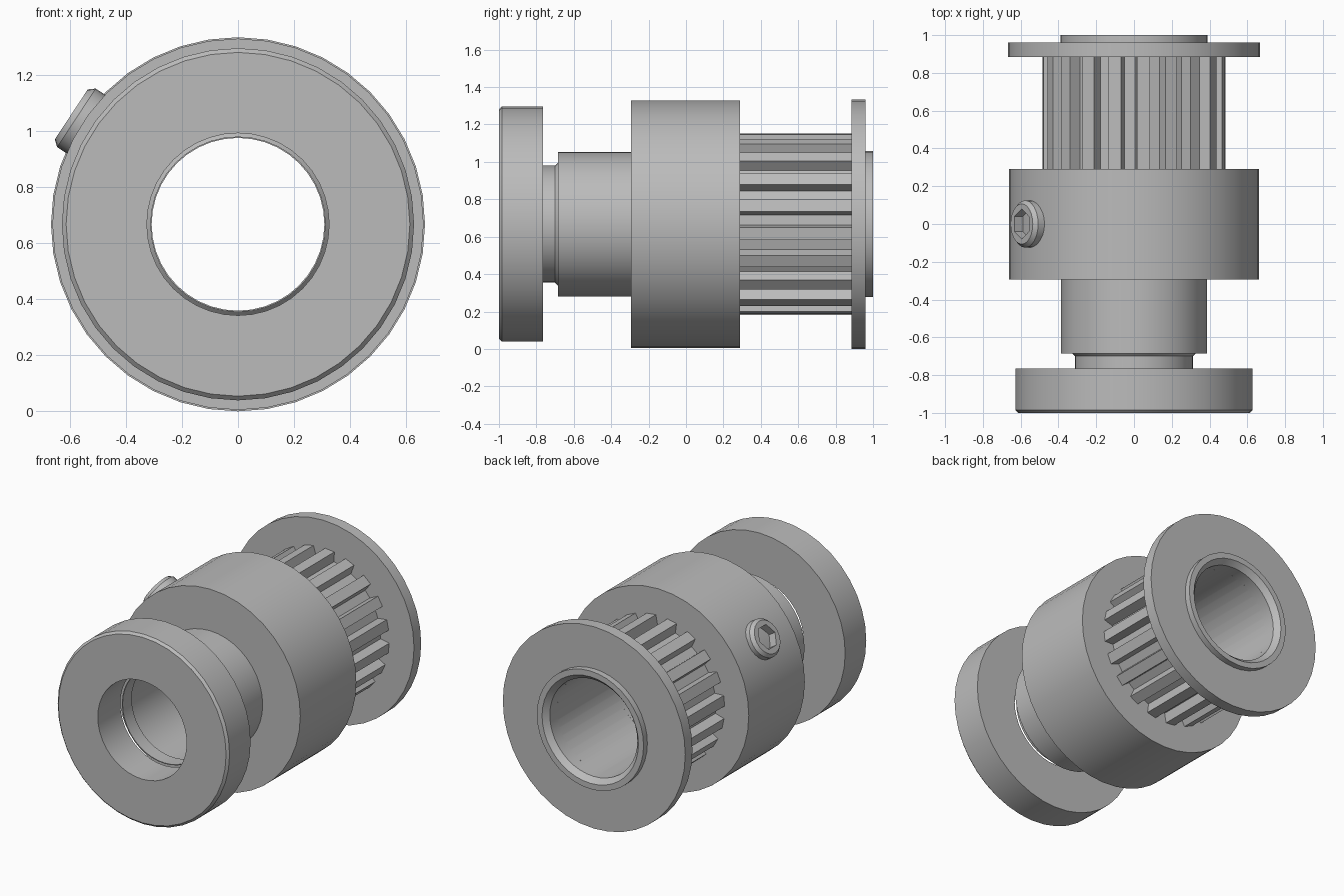
import bpy, bmesh, math
from mathutils import Vector, Matrix

if "Cube" in bpy.data.objects:
    bpy.data.objects.remove(bpy.data.objects["Cube"])

CENTRE = Vector((0, 0, 0.667))
BORE = 0.32

metal = bpy.data.materials.new("grey metal")
metal.diffuse_color = (0.5, 0.5, 0.5, 1)
metal.use_nodes = True
metal.node_tree.nodes["Principled BSDF"].inputs["Base Color"].default_value = metal.diffuse_color

# Points local z along the pulley axis (+y)
AXIS = Matrix.Translation(CENTRE) @ Matrix.Rotation(-math.pi / 2, 4, 'X')


def finish(bm, name, matrix):
    bmesh.ops.recalc_face_normals(bm, faces=bm.faces)
    bm.transform(matrix)
    mesh = bpy.data.meshes.new(name)
    bm.to_mesh(mesh)
    bm.free()
    mesh.materials.append(metal)
    ob = bpy.data.objects.new(name, mesh)
    bpy.context.collection.objects.link(ob)
    bpy.ops.object.select_all(action='DESELECT')
    ob.select_set(True)
    bpy.context.view_layer.objects.active = ob
    bpy.ops.object.shade_smooth_by_angle(angle=math.radians(25))
    return ob


def bridge(bm, a, b):
    n = len(a)
    for i in range(n):
        bm.faces.new((a[i], a[(i + 1) % n], b[(i + 1) % n], b[i]))


def ring(bm, r, h, n, turn=0.0):
    return [bm.verts.new((r * math.cos(turn + math.tau * i / n),
                          r * math.sin(turn + math.tau * i / n), h)) for i in range(n)]


def lathe(name, profile, n=40):
    """Spin a closed (radius, y) profile around the pulley axis."""
    bm = bmesh.new()
    rings = [ring(bm, r, y, n) for r, y in profile]
    for a, b in zip(rings, rings[1:] + rings[:1]):
        bridge(bm, a, b)
    return finish(bm, name, AXIS)


# Front disc with a small front bevel
lathe("front_disc", [(0.325, -1), (0.613, -1), (0.628, -0.985),
                     (0.628, -0.765), (0.325, -0.765)])

# Thin neck stepping up into the hub
lathe("neck", [(0.308, -0.765), (0.313, -0.765), (0.313, -0.70),
               (0.328, -0.685), (0.328, -0.67), (0.308, -0.67)])
lathe("hub", [(BORE, -0.685), (0.387, -0.685), (0.387, -0.29), (BORE, -0.29)])

# Wide collar
lathe("collar", [(BORE, -0.295), (0.662, -0.295), (0.662, 0.29), (BORE, 0.29)])

# Rear flange with a raised, chamfered rim
lathe("rear_flange", [(BORE, 0.885), (0.667, 0.885), (0.667, 0.96), (0.39, 0.96),
                      (0.39, 1), (0.352, 1), (BORE, 0.965)])

# Toothed barrel: 20 trapezoid teeth around a tube
bm = bmesh.new()
outline = []
for k in range(20):
    mid = math.radians(12 + 18 * k)
    for r, off in ((0.422, -5.3), (0.486, -4.0), (0.486, 4.0), (0.422, 5.3)):
        a = mid + math.radians(off)
        outline.append((r * math.cos(a), r * math.sin(a), a))
loops = []
for h in (0.285, 0.89):
    outer = [bm.verts.new((x, -z, h)) for x, z, a in outline]
    inner = [bm.verts.new((BORE * math.cos(a), -BORE * math.sin(a), h))
             for x, z, a in outline]
    loops.append((outer, inner))
(o0, i0), (o1, i1) = loops
for a, b in ((o0, o1), (o1, i1), (i1, i0), (i0, o0)):
    bridge(bm, a, b)
finish(bm, "toothed_barrel", AXIS)

# Set screw: chamfered cylinder with a hexagonal socket, pointing up and left
bm = bmesh.new()
n = 24
rings = [ring(bm, r, h, n) for r, h in ((0.125, 0.40), (0.125, 0.69), (0.107, 0.712), (0.088, 0.712))]
bm.faces.new(rings[0])
for a, b in zip(rings, rings[1:]):
    bridge(bm, a, b)
hex_top = ring(bm, 0.08, 0.712, 6)
hex_low = ring(bm, 0.08, 0.60, 6)
bridge(bm, hex_top, hex_low)
bm.faces.new(hex_low)
# Fill between the round lip and the hexagon
for i in range(6):
    arc = [rings[-1][(4 * i + j) % n] for j in range(5)]
    bm.faces.new(arc + [hex_top[(i + 1) % 6], hex_top[i]])
direction = Vector((-0.835, 0, 0.55))
turn = direction.to_track_quat('Z', 'Y').to_matrix().to_4x4()
finish(bm, "set_screw", Matrix.Translation(CENTRE) @ turn)
